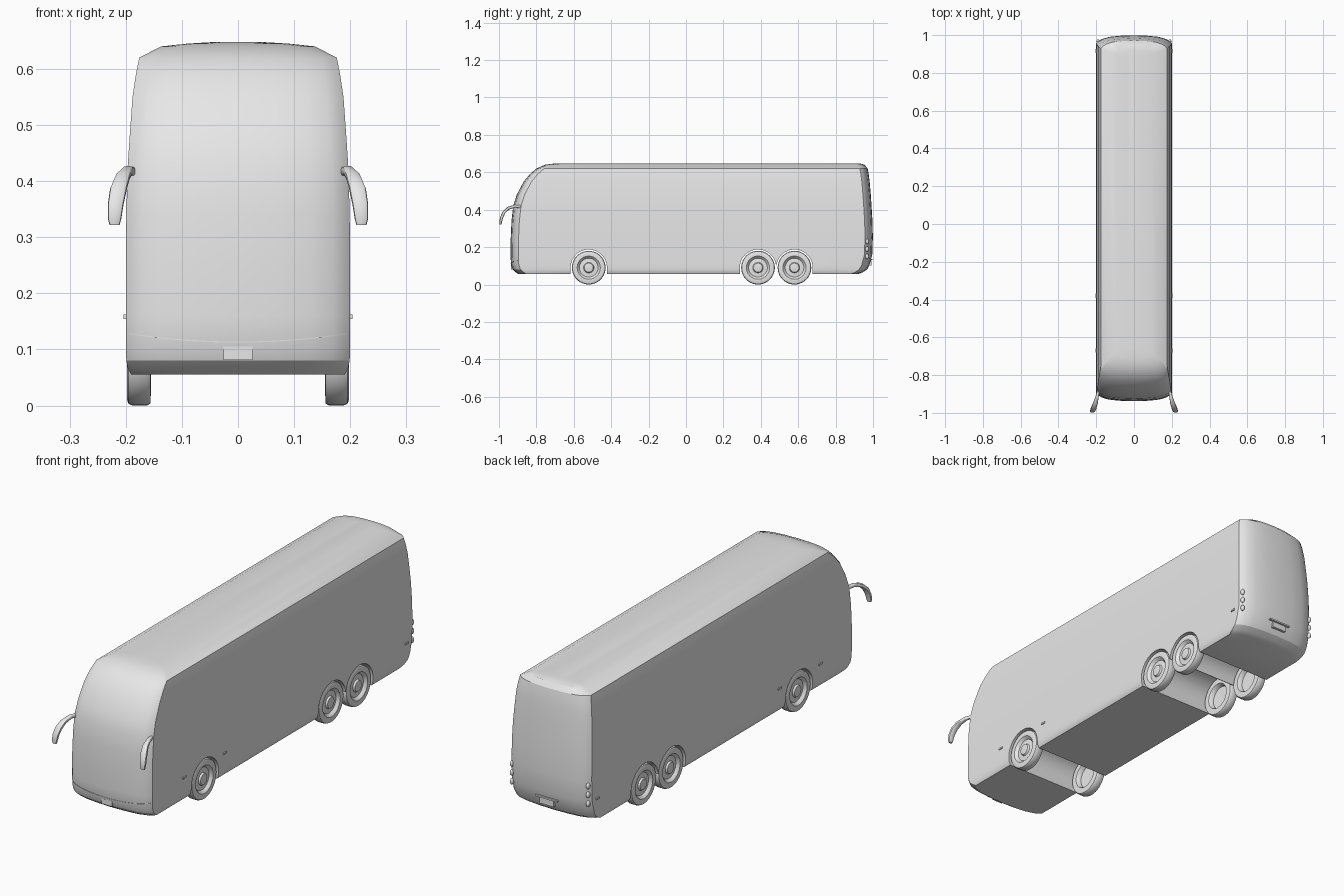
import bpy, bmesh, math
from mathutils import Vector

if "Cube" in bpy.data.objects:
    bpy.data.objects.remove(bpy.data.objects["Cube"])

grey = bpy.data.materials.new("light grey")
grey.diffuse_color = (0.8, 0.8, 0.8, 1)
grey.use_nodes = True
grey.node_tree.nodes["Principled BSDF"].inputs["Base Color"].default_value = grey.diffuse_color


def finish(name, bm, angle=30):
    bmesh.ops.recalc_face_normals(bm, faces=bm.faces)
    me = bpy.data.meshes.new(name)
    bm.to_mesh(me)
    bm.free()
    me.materials.append(grey)
    ob = bpy.data.objects.new(name, me)
    bpy.context.collection.objects.link(ob)
    if angle:
        smooth(ob, angle)
    return ob


def smooth(ob, angle):
    bpy.ops.object.select_all(action='DESELECT')
    ob.select_set(True)
    bpy.context.view_layer.objects.active = ob
    bpy.ops.object.shade_smooth_by_angle(angle=math.radians(angle))


def loft(bm, rings, caps=True):
    vs = [[bm.verts.new(p) for p in r] for r in rings]
    n = len(vs[0])
    for a, b in zip(vs, vs[1:]):
        for i in range(n):
            bm.faces.new((a[i], a[(i + 1) % n], b[(i + 1) % n], b[i]))
    if caps:
        bm.faces.new(vs[0])
        bm.faces.new(vs[-1])


def box(name, centre, size):
    bm = bmesh.new()
    bmesh.ops.create_cube(bm, size=1)
    for v in bm.verts:
        v.co = Vector([c + a * s for c, a, s in zip(centre, v.co, size)])
    return finish(name, bm, 0)


# Body: stacked outlines of (z, half width, front y, rear y)
levels = [(.055, .190, -.895, .92), (.065, .196, -.91, .945), (.08, .199, -.927, .968),
          (.105, .200, -.936, .982), (.16, .200, -.938, .996), (.25, .200, -.937, .999),
          (.34, .199, -.933, .997), (.42, .197, -.924, .992), (.48, .193, -.905, .988),
          (.55, .188, -.868, .982), (.59, .182, -.835, .977), (.62, .176, -.800, .971),
          (.640, .137, -.755, .955), (.645, .09, -.72, .94), (.648, .04, -.69, .92)]
ts = [-1, -.95, -.85, -.65, -.35, 0, .35, .65, .85, .95, 1]


def bow(t):
    return .018 * t * t + .024 * t ** 8


rings = []
for z, w, f, b in levels:
    rings.append([(w * t, f + bow(t), z) for t in ts] +
                 [(-w * t, b - bow(t), z) for t in ts])
bm = bmesh.new()
loft(bm, rings)
body = finish("body", bm, 0)

# Wheel arch tunnels cut through the full width
WZ, AR = .09, .097
for centres in ([-.52], [.385, .58]):
    prof = [(centres[0] - AR, 0)]
    for c in centres:
        for i in range(25):
            a = math.pi * (1 - i / 24)
            if len(centres) > 1 and ((c == centres[0] and i == 24) or (c == centres[1] and i == 0)):
                continue
            prof.append((c + AR * math.cos(a), WZ + AR * math.sin(a)))
    prof.append((centres[-1] + AR, 0))
    bm = bmesh.new()
    loft(bm, [[(x, y, z) for y, z in prof] for x in (-.3, .3)])
    cutter = finish("arch_cutter", bm, 0)
    cutter.hide_render = True
    mod = body.modifiers.new("arch", 'BOOLEAN')
    mod.object = cutter
    mod.operation = 'DIFFERENCE'
    mod.solver = 'EXACT'
    bpy.ops.object.select_all(action='DESELECT')
    bpy.context.view_layer.objects.active = body
    body.select_set(True)
    bpy.ops.object.modifier_apply(modifier=mod.name)
    bpy.data.objects.remove(cutter)
smooth(body, 25)

# Wheels: turned profile of (radius, x), with a dished rim and hub
wheel = [(.012, .196), (.024, .194), (.028, .186), (.050, .184), (.056, .191), (.062, .197),
         (.080, .198), (.087, .195), (.09, .188), (.09, .162), (.086, .156), (.060, .155),
         (.056, .160), (.052, .176), (.012, .178)]
for s in (-1, 1):
    side = "right" if s > 0 else "left"
    for label, y in (("front", -.52), ("drive", .385), ("trailing", .58)):
        bm = bmesh.new()
        loft(bm, [[(s * x, y + r * math.cos(i * math.pi / 20), WZ + r * math.sin(i * math.pi / 20))
                   for i in range(40)] for r, x in wheel])
        finish(f"{label}_wheel_{side}", bm, 35)

    # Drooping mirror: (x, y, z, half width, half thickness)
    path = [(.186, -.875, .416, .006, .008), (.196, -.915, .419, .009, .008),
            (.205, -.950, .408, .013, .008), (.213, -.973, .386, .015, .008),
            (.218, -.986, .358, .014, .008), (.220, -.991, .333, .012, .007),
            (.220, -.991, .322, .009, .005)]
    pts = [Vector(p[:3]) for p in path]
    secs = []
    for i, (p, row) in enumerate(zip(pts, path)):
        d = pts[min(i + 1, len(pts) - 1)] - pts[max(i - 1, 0)]
        n = Vector((0, -d.z, d.y)).normalized()
        sec = []
        for k in range(12):
            a = k * math.pi / 6
            ca, sa = math.cos(a), math.sin(a)
            q = p + Vector((row[3] * math.copysign(abs(ca) ** .6, ca), 0, 0)) \
                + n * row[4] * math.copysign(abs(sa) ** .6, sa)
            sec.append((s * q.x, q.y, q.z))
        secs.append(sec)
    bm = bmesh.new()
    loft(bm, secs)
    finish(f"mirror_{side}", bm, 40)

    # Side marker lamps
    for i, y in enumerate((-.67, -.38, .915)):
        box(f"side_marker_{side}_{i + 1}", (s * .200, y, .158), (.008, .022, .008))

    # Round tail lamps on the rear corners
    for i, z in enumerate((.15, .19, .23)):
        bm = bmesh.new()
        bmesh.ops.create_uvsphere(bm, u_segments=16, v_segments=8, radius=.014)
        for v in bm.verts:
            v.co = Vector((s * .190 + v.co.x * .6, .968 + v.co.y * .7, z + v.co.z))
        finish(f"tail_lamp_{side}_{i + 1}", bm)

# Front bumper seam following the curved nose
bm = bmesh.new()
seam = []
for k in range(25):
    t = -.97 + 1.94 * k / 24
    c = Vector((.2 * t, -.9365 + bow(t), .113 + .016 * t * t))
    seam.append([(c.x, c.y + dy, c.z + dz) for dy, dz in
                 ((-.0015, -.001), (-.0015, .001), (.003, .001), (.003, -.001))])
loft(bm, seam)
finish("bumper_seam", bm)

# Number plates and rear handle rail
box("front_plate", (0, -.932, .093), (.052, .008, .024))
box("rear_plate", (0, .985, .115), (.07, .014, .026))
box("rear_handle", (0, .990, .134), (.11, .014, .007))
